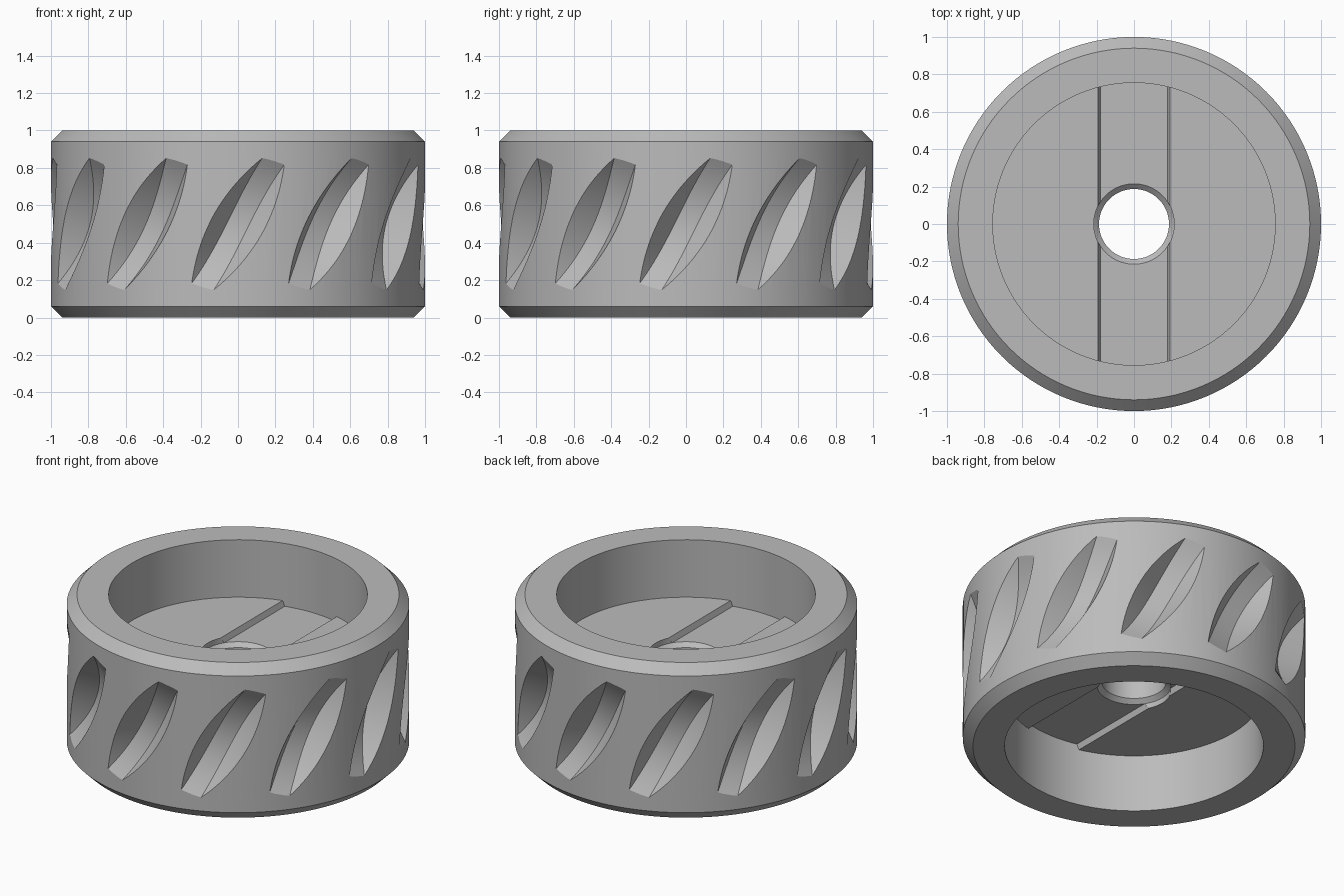
import bpy, bmesh, math
from math import cos, sin, pi, radians

cube = bpy.data.objects.get("Cube")
if cube:
    bpy.data.objects.remove(cube, do_unlink=True)

STEPS = 128
SLOTS = 12

grey = bpy.data.materials.new("machined grey")
grey.use_nodes = True
colour = (0.5, 0.5, 0.5, 1)
grey.diffuse_color = colour
grey.node_tree.nodes["Principled BSDF"].inputs["Base Color"].default_value = colour


def make_object(name, bm):
    bmesh.ops.recalc_face_normals(bm, faces=bm.faces)
    mesh = bpy.data.meshes.new(name)
    bm.to_mesh(mesh)
    bm.free()
    mesh.materials.append(grey)
    ob = bpy.data.objects.new(name, mesh)
    bpy.context.collection.objects.link(ob)
    return ob


def loft(bm, sections, closed):
    """Join equal cross-sections into a skin, either a ring or a capped bar."""
    rings = [[bm.verts.new(p) for p in s] for s in sections]
    n = len(rings[0])
    pairs = list(zip(rings, rings[1:]))
    if closed:
        pairs.append((rings[-1], rings[0]))
    else:
        bm.faces.new(rings[0])
        bm.faces.new(rings[-1])
    for a, b in pairs:
        for i in range(n):
            j = (i + 1) % n
            bm.faces.new((a[i], a[j], b[j], b[i]))


def lathe(name, profile):
    bm = bmesh.new()
    turns = [2 * pi * i / STEPS for i in range(STEPS)]
    loft(bm, [[(r * cos(a), r * sin(a), z) for r, z in profile] for a in turns], True)
    return make_object(name, bm)


def select(ob):
    bpy.ops.object.select_all(action='DESELECT')
    ob.select_set(True)
    bpy.context.view_layer.objects.active = ob


def carve(ob, cutter):
    select(ob)
    mod = ob.modifiers.new("carve", 'BOOLEAN')
    mod.operation = 'DIFFERENCE'
    mod.solver = 'EXACT'
    mod.object = cutter
    bpy.ops.object.modifier_apply(modifier=mod.name)
    bpy.data.objects.remove(cutter, do_unlink=True)


# Outer ring with chamfered rims
c = 0.06
ring = lathe("outer_ring", [(0.755, 0), (1 - c, 0), (1, c), (1, 1 - c), (1 - c, 1), (0.755, 1)])


# Slanted grip slots: curved floor, flared walls
def slot_section(t, turn):
    depth = 0.12 * (1 - t * t)
    floor, top = 1 - depth, 1.06
    flare = 0.6 * (top - floor)
    points = []
    for side, r, extra in ((-1, top, flare), (-1, floor, 0), (1, floor, 0), (1, top, flare)):
        a = turn + 0.19 * t + side * (0.06 + 0.87 * extra)
        z = 0.5 + 0.335 * t - side * (0.0175 + 0.5 * extra)
        points.append((r * sin(a), -r * cos(a), z))
    return points


bm = bmesh.new()
for k in range(SLOTS):
    loft(bm, [slot_section(i / 12, 2 * pi * k / SLOTS) for i in range(-13, 14)], False)
carve(ring, make_object("slot_cutter", bm))

# Inner web with a central hole, flared at both ends
low, high, groove = 0.37, 0.63, 0.035
web = lathe("centre_web", [(0.187, low + 0.06), (0.215, low + groove), (0.215, low),
                           (0.78, low), (0.78, high),
                           (0.215, high), (0.215, high - groove), (0.187, high - 0.06)])

# Shallow grooves across both faces of the web
for z, out in ((high, 1), (low, -1)):
    bm = bmesh.new()
    profile = [(-0.18, -groove), (0.18, -groove), (0.193, 0), (0.193, 0.05), (-0.193, 0.05), (-0.193, 0)]
    loft(bm, [[(x, y, z + out * h) for x, h in profile] for y in (-0.9, 0.9)], False)
    carve(web, make_object("groove_cutter", bm))

for ob in (ring, web):
    select(ob)
    bpy.ops.object.shade_smooth_by_angle(angle=radians(25))
